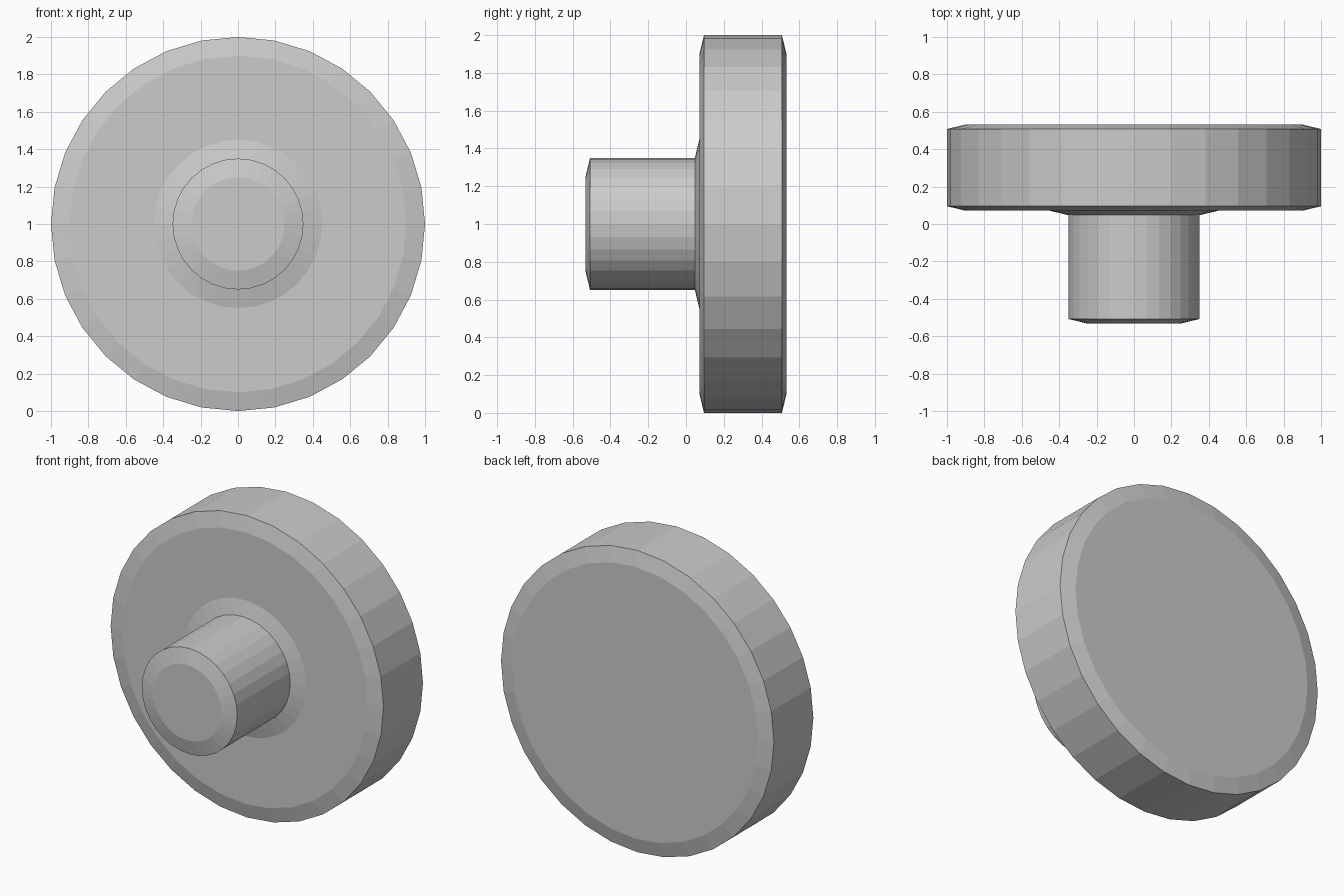
import bpy, bmesh
from math import sin, cos, tau

if "Cube" in bpy.data.objects:
    bpy.data.objects.remove(bpy.data.objects["Cube"])

SIDES = 32

# Profile of the knob as (radius, y), from stem tip to back of the disc
PROFILE = [
    (0.25, -0.532), (0.35, -0.508),   # stem tip bevel
    (0.35, 0.047), (0.45, 0.071),     # stem and flare into the disc
    (0.90, 0.071), (1.00, 0.095),     # disc front face and bevel
    (1.00, 0.508), (0.90, 0.532),     # disc rim and back bevel
]


def lathe(name, profile, centre_z):
    """Spin a profile around the y direction and cap both ends."""
    bm = bmesh.new()
    rings = [[bm.verts.new((r * cos(tau * i / SIDES), y,
                            centre_z + r * sin(tau * i / SIDES)))
              for i in range(SIDES)] for r, y in profile]
    for a, b in zip(rings, rings[1:]):
        for i in range(SIDES):
            j = (i + 1) % SIDES
            bm.faces.new((a[i], a[j], b[j], b[i]))
    bm.faces.new(rings[0])
    bm.faces.new(rings[-1])
    bmesh.ops.recalc_face_normals(bm, faces=bm.faces)
    mesh = bpy.data.meshes.new(name)
    bm.to_mesh(mesh)
    bm.free()
    obj = bpy.data.objects.new(name, mesh)
    bpy.context.collection.objects.link(obj)
    return obj


# Round knob: disc with a short stem, flat shaded
lathe("round_knob", PROFILE, 1.0)
